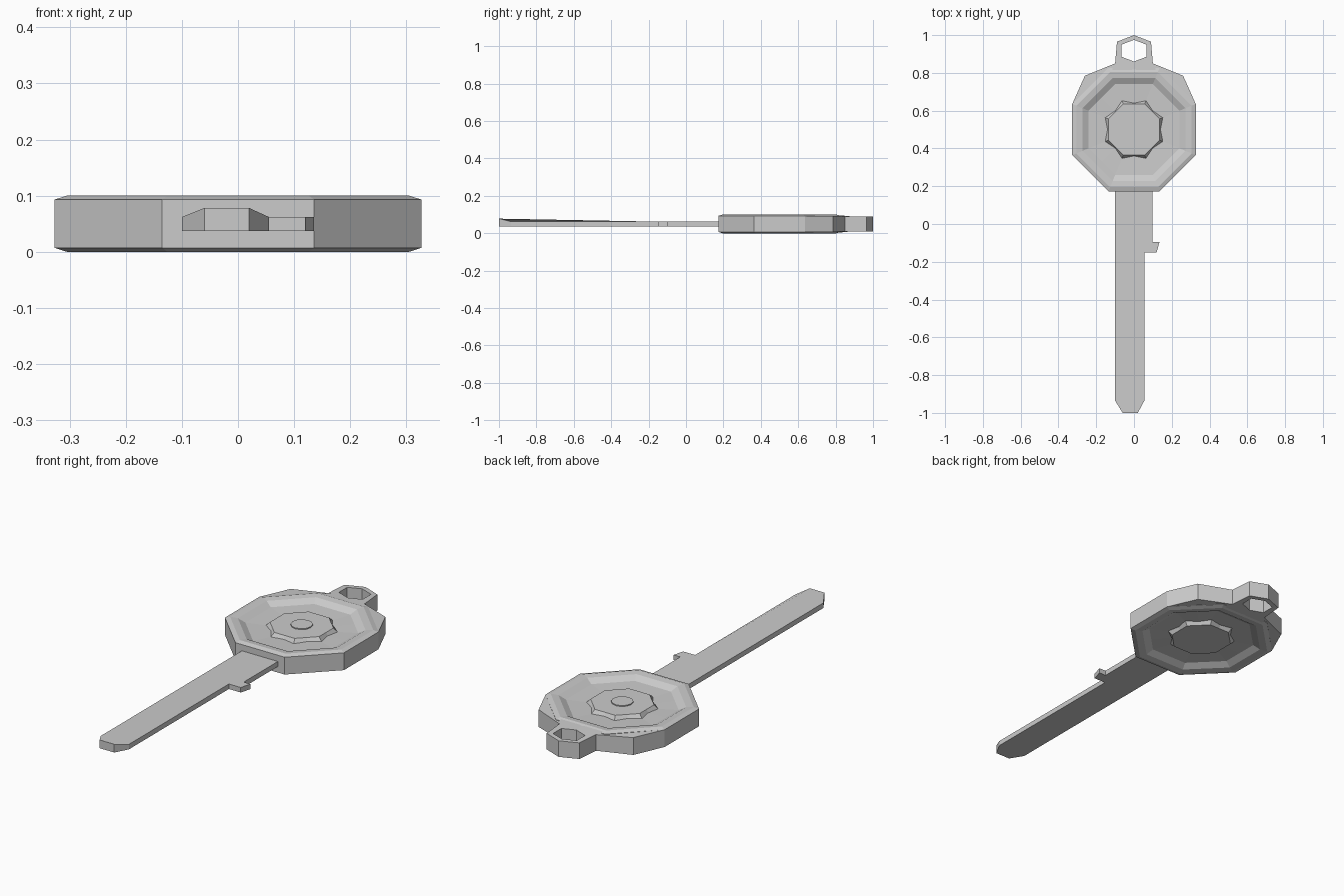
import bpy, bmesh
from math import sin, cos, pi, radians

if "Cube" in bpy.data.objects:
    bpy.data.objects.remove(bpy.data.objects["Cube"])

CY, MID = 0.5, 0.05   # head centre in y, mid height of the key


def finish(name, bm):
    bmesh.ops.recalc_face_normals(bm, faces=bm.faces)
    me = bpy.data.meshes.new(name)
    bm.to_mesh(me)
    bm.free()
    ob = bpy.data.objects.new(name, me)
    bpy.context.collection.objects.link(ob)
    return ob


def ring(bm, ridge, notch, z):
    """16 points: octagon corners at radius ridge, edge middles at radius notch."""
    out = []
    for i in range(16):
        a = radians(22.5 * i)
        r = ridge if i % 2 else notch
        out.append(bm.verts.new((r * cos(a), CY + r * sin(a), z)))
    return out


def loft(name, sections):
    bm = bmesh.new()
    rings = [ring(bm, *s) for s in sections]
    for a, b in zip(rings, rings[1:]):
        for i in range(16):
            j = (i + 1) % 16
            bm.faces.new((a[i], a[j], b[j], b[i]))
    bm.faces.new(rings[0])
    bm.faces.new(rings[-1])
    return finish(name, bm)


def plate(name, pts, z0, z1):
    bm = bmesh.new()
    f = bm.faces.new([bm.verts.new((x, y, z0)) for x, y in pts])
    ext = bmesh.ops.extrude_face_region(bm, geom=[f])
    for v in ext["geom"]:
        if isinstance(v, bmesh.types.BMVert):
            v.co.z = z1
    return finish(name, bm)


def octa(apothem, z):
    return (apothem / cos(pi / 8), apothem, z)


# Octagonal head with rim, recess and raised star boss, same on both sides
upper = [octa(0.327, 0.093), octa(0.305, 0.10), octa(0.272, 0.096),
         octa(0.24, 0.078), (0.165, 0.140, 0.074), octa(0.135, 0.092)]
lower = [(a, b, 2 * MID - z) for a, b, z in reversed(upper)]
loft("key_head", lower + upper)

# Small round stud in the centre of the top face
bpy.ops.mesh.primitive_cylinder_add(vertices=12, radius=0.05, depth=0.012,
                                    location=(0, CY, 0.091))
bpy.context.object.name = "centre_stud"

# Shoulders and hanging loop, half outline mirrored
half = [(0, 1), (0.09, 0.965), (0.1, 0.85), (0.26, 0.785), (0.327, 0.635),
        (0.305, 0.625), (0.126, 0.80), (0, 0.80), (0, 0.86),
        (0.065, 0.885), (0.065, 0.95), (0, 0.975)]
loop = plate("hanging_loop", half, 0.01, 0.09)
# drop the walls on the mirror plane
bm = bmesh.new()
bm.from_mesh(loop.data)
inner = [f for f in bm.faces if all(abs(v.co.x) < 1e-5 for v in f.verts)]
bmesh.ops.delete(bm, geom=inner, context='FACES_ONLY')
# raise the shoulders up to the rim
for v in bm.verts:
    if v.co.y < 0.81:
        edge = 0.043 if v.co.x > 0.2 else 0.048
        v.co.z = MID + (edge if v.co.z > MID else -edge)
bm.to_mesh(loop.data)
bm.free()
loop.modifiers.new("mirror", 'MIRROR').use_axis[0] = True

# Blade with side tooth and raised tip
outline = [(-0.1, 0.2), (-0.1, -0.935), (-0.06, -1), (0.02, -1),
           (0.055, -0.935), (0.055, -0.15), (0.12, -0.15), (0.135, -0.095),
           (0.098, -0.095), (0.098, 0.2)]
blade = plate("blade", outline, 0.037, 0.062)
for v in blade.data.vertices:
    if v.co.y < -0.99 and v.co.z > MID:
        v.co.z = 0.078
